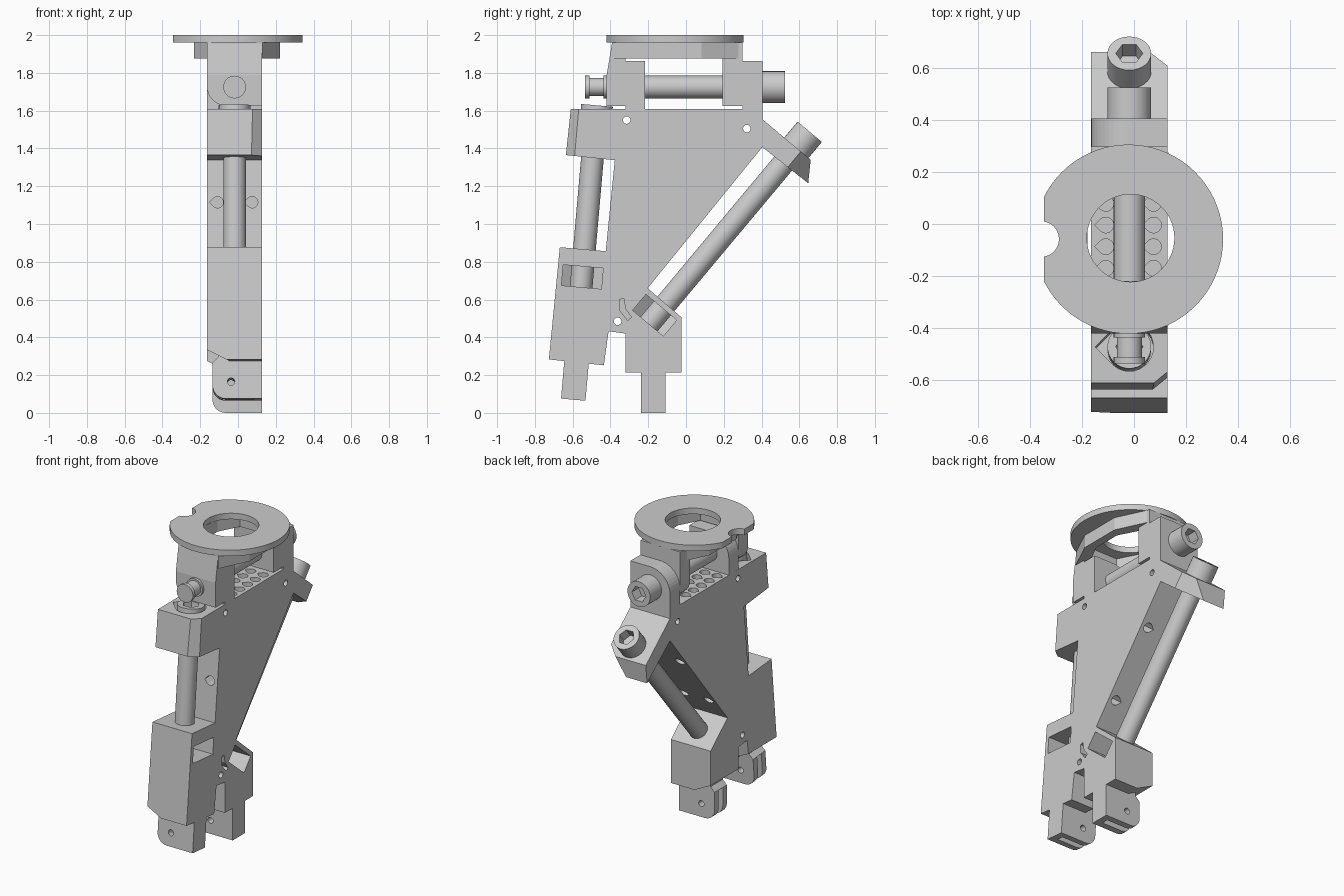
import bpy, bmesh
from math import pi, sin, cos, radians
from mathutils import Vector

if "Cube" in bpy.data.objects:
    bpy.data.objects.remove(bpy.data.objects["Cube"])

CX = -0.018                      # mid plane of the bracket
X0, X1 = -0.165, 0.128           # bracket side faces
XA, YA, ZA = Vector((1, 0, 0)), Vector((0, 1, 0)), Vector((0, 0, 1))
TILT = Vector((0, sin(radians(5)), cos(radians(5))))    # front screw axis
DIAG = Vector((0, 0.641, 0.767)).normalized()           # diagonal screw axis


def make(name, bm):
    bmesh.ops.recalc_face_normals(bm, faces=bm.faces)
    me = bpy.data.meshes.new(name)
    bm.to_mesh(me)
    bm.free()
    ob = bpy.data.objects.new(name, me)
    bpy.context.collection.objects.link(ob)
    return ob


def prism(name, pts, a, b, W, o=(0, 0, 0), U=XA, V=None):
    """Extrude a 2D outline (in U,V) along W from a to b."""
    V = V or W.cross(U)
    o = Vector(o)
    bm = bmesh.new()
    lo, hi = [[bm.verts.new(o + U * p + V * q + W * t) for p, q in pts] for t in (a, b)]
    bm.faces.new(lo)
    bm.faces.new(hi)
    for i in range(len(pts)):
        j = (i + 1) % len(pts)
        bm.faces.new((lo[i], lo[j], hi[j], hi[i]))
    return make(name, bm)


def side(name, pts, a=X0, b=X1):          # outline in y,z
    return prism(name, pts, a, b, XA, U=YA, V=ZA)


def front(name, pts, a, b):               # outline in x,z
    return prism(name, pts, a, b, YA, V=ZA)


def flat(name, pts, a, b):                # outline in x,y
    return prism(name, pts, a, b, ZA, V=YA)


def lathe(name, prof, o, W, n=32):
    V, o = W.cross(XA), Vector(o)
    bm = bmesh.new()
    rings = [[bm.verts.new(o + W * t + (XA * cos(2*pi*i/n) + V * sin(2*pi*i/n)) * r)
              for i in range(n)] for r, t in prof]
    bm.faces.new(rings[0])
    bm.faces.new(rings[-1])
    for p, q in zip(rings, rings[1:]):
        for i in range(n):
            j = (i + 1) % n
            bm.faces.new((p[i], p[j], q[j], q[i]))
    return make(name, bm)


def boolean(ob, other, op='DIFFERENCE'):
    m = ob.modifiers.new('bool', 'BOOLEAN')
    m.operation, m.solver, m.object = op, 'EXACT', other
    bpy.ops.object.select_all(action='DESELECT')
    bpy.context.view_layer.objects.active = ob
    ob.select_set(True)
    bpy.ops.object.modifier_apply(modifier=m.name)
    bpy.data.objects.remove(other)


def smooth(ob):
    bpy.ops.object.select_all(action='DESELECT')
    bpy.context.view_layer.objects.active = ob
    ob.select_set(True)
    bpy.ops.object.shade_smooth_by_angle(angle=radians(30))


def circle(r, cx=0, cy=0, n=48, a0=0, a1=360, end=False):
    d = n - 1 if end else n
    return [(cx + r * cos(radians(a0 + (a1 - a0) * i / d)),
             cy + r * sin(radians(a0 + (a1 - a0) * i / d))) for i in range(n)]


def tear(r):                              # circle with a point towards -x
    return circle(r, n=16, a0=-135, a1=135, end=True) + [(-1.414 * r, 0)]


# main body: web, clamp pads and leg blocks
body = side('bracket_body', [
    (-.61, 1.608), (-.636, 1.365), (-.377, 1.338), (-.425, .856), (-.668, .877),
    (-.726, .283), (-.435, .252), (-.41, .432), (-.32, .42), (-.32, .215),
    (-.024, .215), (-.024, .506), (-.203, .66), (.404, 1.407), (.647, 1.216),
    (.66, 1.34), (.404, 1.555), (.404, 1.608)])

# nut pockets open on the +x side, with a V shaped end
for o, ax in (((0, -.549, .72), TILT), ((0, -.166, .517), DIAG)):
    boolean(body, prism('cut', [(.2, -.106), (.2, .106), (-.08, .106), (-.143, 0),
                                (-.08, -.106)], -.055, .055, ax, o))

# corner chamfers and sloped undersides
boolean(body, prism('cut', [(.06, -.014), (.15, .06), (.15, -.014)], -.27, .1,
                    TILT, (0, -.61, 1.608)))
boolean(body, prism('cut', [(-.04, .1), (.2, .1), (.2, -.14)], -.2, .05,
                    DIAG, (0, .66, 1.34)))
for z, a, b in ((.275, -.8, -.42), (.215, -.36, .1)):
    boolean(body, front('cut', [(-.045, z), (-.3, z + .127), (-.3, .1), (-.045, .1)], a, b))

# teardrop holes: deck grid, front wall pair, slope pairs, counterbore
holes = [((x, y, 1.608), -ZA) for x in (-.108, CX, .075)
         for y in (-.17, -.087, -.004, .079, .162)]
normal = Vector((0, -.776, .631))
holes += [((x, -.395, 1.115), YA) for x in (-.108, .075)]
holes += [((x, -.203 + .607 * t, .66 + .747 * t), normal) for x in (-.108, .075) for t in (.2, .7)]
for o, d in holes:
    boolean(body, prism('cut', tear(.03), -.05, .1, d, o))
boolean(body, prism('cut', tear(.093), -.1, .1, TILT, (CX, -.472, 1.608)))

# small cross pin holes and bent slot
for y, z in ((-.314, 1.55), (.322, 1.505), (-.362, .485)):
    boolean(body, side('cut', circle(.02, y, z, 16), -.3, .3))
boolean(body, side('cut', [(-.351, .6), (-.33, .607), (-.32, .55), (-.288, .506),
                           (-.309, .49), (-.351, .543)], 0, .3))

# upright lugs on the body, rounded on the -x side
lug = [(X1, 1.59), (X1, 1.863)] + circle(.146, CX, 1.717, 12, 90, 180, True) + [(X0, 1.59)]
front('front_lug', lug, -.32, -.218)
front('rear_lug', lug, .298, .404)

# hanging ears of the ring mount, rounded at the lower -x corner
ear = [(X1, 1.96), (X0, 1.96)] + circle(.146 - .04, X0 + .106, 1.731, 10, 180, 270, True) + [(X1, 1.625)]
for name, a, b, tip in (('front_ear', -.42, -.32, -.42), ('rear_ear', .193, .298, None)):
    e = front(name, ear, a, b)
    if tip:
        boolean(e, side('cut', [(-.425, 1.76), (-.39, 1.97), (-.5, 1.97), (-.5, 1.76)], -.3, .3))

# octagonal collar beneath the ring
oct_pts = [(sx * px, sy * py) for sx, sy, rev in ((1, 1, 0), (-1, 1, 1), (-1, -1, 0), (1, -1, 1))
           for px, py in ([(.228, .14), (.135, .335)][::-1] if rev else [(.228, .14), (.135, .335)])]
CY = -.058
collar = flat('octagon_collar', [(p - .005, q + CY) for p, q in oct_pts], 1.875, 1.962)
boolean(collar, flat('cut', [(p * .76 - .005, q * .7 + CY) for p, q in oct_pts], 1.8, 2.1))

# top ring with centre hole and side notch
ring = flat('top_ring', circle(.363, CX - .003, CY, 72), 1.96, 2.0)
boolean(ring, flat('cut', circle(.168, CX + .005, CY + .004, 56), 1.9, 2.1))
boolean(ring, flat('cut', circle(.068, -.356, CY, 32), 1.9, 2.1))
boolean(ring, flat('cut', [(-.345, -.3), (-.345, .2), (-.5, .2), (-.5, -.3)], 1.9, 2.1))
smooth(ring)

# hinge knuckles at the bottom: slotted tongue with a cross hole
for name, o, ax in (('rear_knuckle', (0, -.174, 0), ZA), ('front_knuckle', (0, -.597, .07), TILT)):
    V = ax.cross(XA)
    pts = [(X1, 0)] + circle(.07, -.065, .07, 8, 270, 180, True) + [
        (-.135, .19), (-.105, .22), (-.105, .28), (X1, .28)]
    k = prism(name, pts, -.065, .065, V, o, V=ax)
    boolean(k, prism('cut', [(-.3, -.1), (.085, -.1), (.085, .19), (-.3, .19)],
                     -.022, .022, V, o, V=ax))
    boolean(k, prism('cut', circle(.02, -.037, .09, 16), -.2, .2, V, o, V=ax))
    smooth(k)


# socket head screws
def screw(name, o, ax, tail):
    s = lathe(name, tail + [(.06, 0), (.084, 0), (.084, .12)], o, ax)
    boolean(s, prism('cut', circle(.052, n=6), .05, .2, ax, o))
    smooth(s)


screw('diagonal_screw', (CX, .578, 1.396), DIAG, [(.059, -1.22)])
screw('front_screw', Vector((CX, -.471, 1.628)) - TILT * .12, TILT, [(.06, -.87)])
screw('pivot_screw', (CX, .404, 1.725), YA,
      [(.06, -.94), (.06, -.915), (.048, -.915), (.048, -.84), (.06, -.84)])
